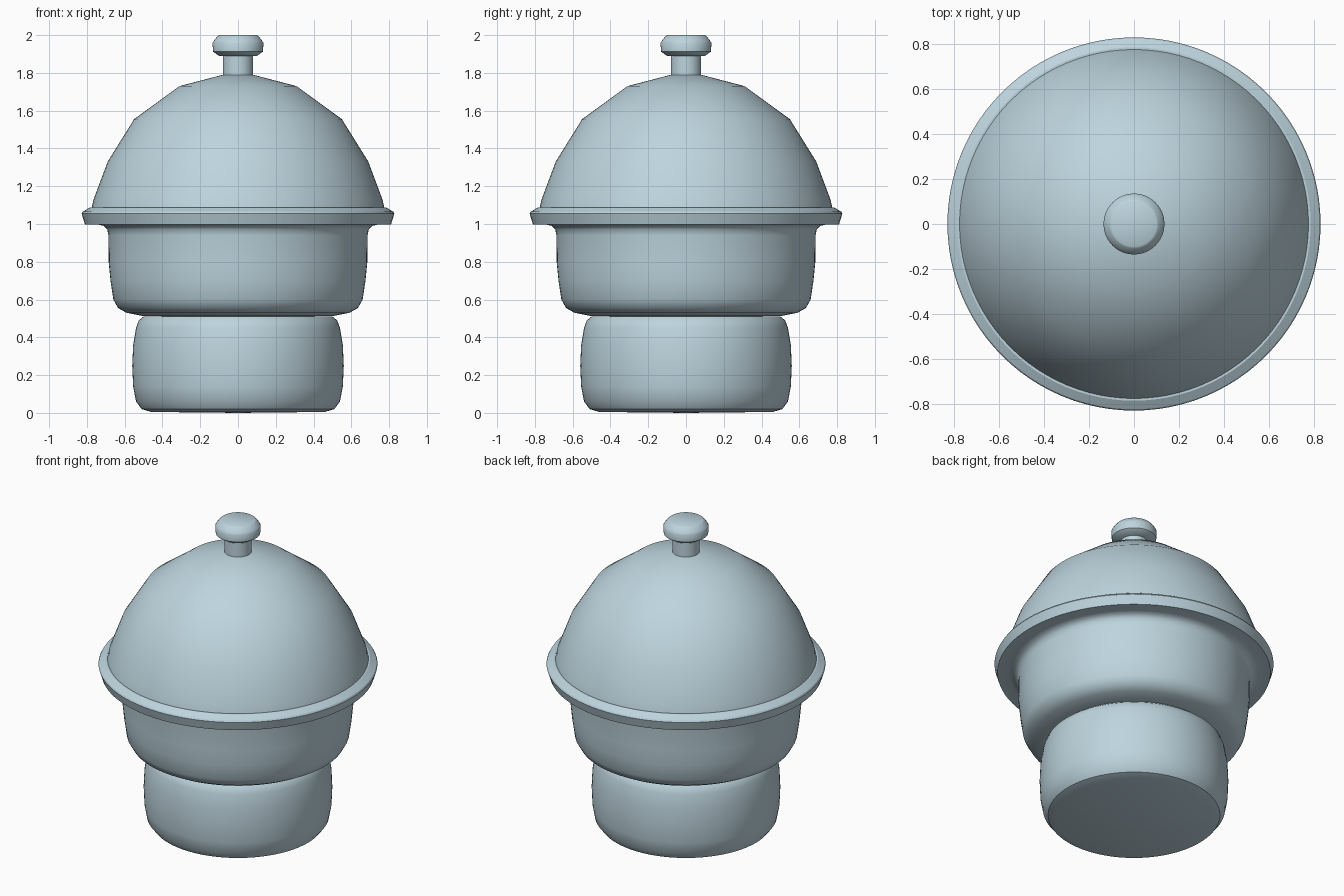
import bpy
import bmesh
from math import radians, tau
from mathutils import Matrix

cube = bpy.data.objects.get("Cube")
if cube:
    bpy.data.objects.remove(cube, do_unlink=True)

SIDES = 96
COLOUR = (0.51, 0.66, 0.73, 1)

glaze = bpy.data.materials.new("pale_blue_glaze")
glaze.use_nodes = True
glaze.diffuse_color = COLOUR
shader = glaze.node_tree.nodes["Principled BSDF"]
shader.inputs["Base Color"].default_value = COLOUR
shader.inputs["Roughness"].default_value = 0.6


def lathe(name, profile, angle=35):
    """Spin a (radius, height) profile round the z axis."""
    bm = bmesh.new()
    verts = [bm.verts.new((r, 0, z)) for r, z in profile]
    edges = [bm.edges.new(pair) for pair in zip(verts, verts[1:])]
    bmesh.ops.spin(bm, geom=verts + edges, cent=(0, 0, 0), axis=(0, 0, 1),
                   angle=tau, steps=SIDES, use_duplicate=False)
    bmesh.ops.remove_doubles(bm, verts=bm.verts, dist=0.0005)
    bmesh.ops.recalc_face_normals(bm, faces=bm.faces)
    mesh = bpy.data.meshes.new(name)
    bm.to_mesh(mesh)
    bm.free()
    mesh.materials.append(glaze)
    obj = bpy.data.objects.new(name, mesh)
    bpy.context.collection.objects.link(obj)
    bpy.ops.object.select_all(action="DESELECT")
    obj.select_set(True)
    bpy.context.view_layer.objects.active = obj
    bpy.ops.object.shade_smooth_by_angle(angle=radians(angle))
    return obj


# Rounded drum the bowl rests on
lathe("base", [(0, 0), (0.46, 0.005), (0.51, 0.02), (0.54, 0.06), (0.555, 0.14),
               (0.56, 0.25), (0.555, 0.36), (0.54, 0.45), (0.525, 0.49),
               (0.50, 0.51), (0, 0.515)])

# Bowl with a flared lip
lathe("bowl", [(0, 0.51), (0.50, 0.512), (0.59, 0.53), (0.635, 0.555),
               (0.66, 0.60), (0.675, 0.70), (0.685, 0.80), (0.686, 0.94),
               (0.692, 0.97), (0.71, 0.99), (0.74, 0.997), (0.81, 0.997),
               (0.828, 1.055), (0, 1.055)])

# Flat ring on which the dome sits
lathe("lid_rim", [(0, 1.05), (0.828, 1.055), (0.822, 1.065), (0.784, 1.088),
                  (0, 1.088)], 25)

# Faceted dome lid, flattened at the crown
lathe("lid_dome", [(0, 1.085), (0.775, 1.085), (0.765, 1.13), (0.69, 1.33),
                   (0.55, 1.555), (0.31, 1.73), (0.08, 1.79), (0, 1.792)])

# Handle: narrow stem and bevelled knob
lathe("handle_stem", [(0, 1.78), (0.08, 1.78), (0.08, 1.9), (0, 1.9)])
lathe("handle_knob", [(0, 1.89), (0.10, 1.89), (0.132, 1.912), (0.135, 1.958),
                      (0.128, 1.97), (0.108, 1.995), (0.10, 2.0), (0, 2.0)])
